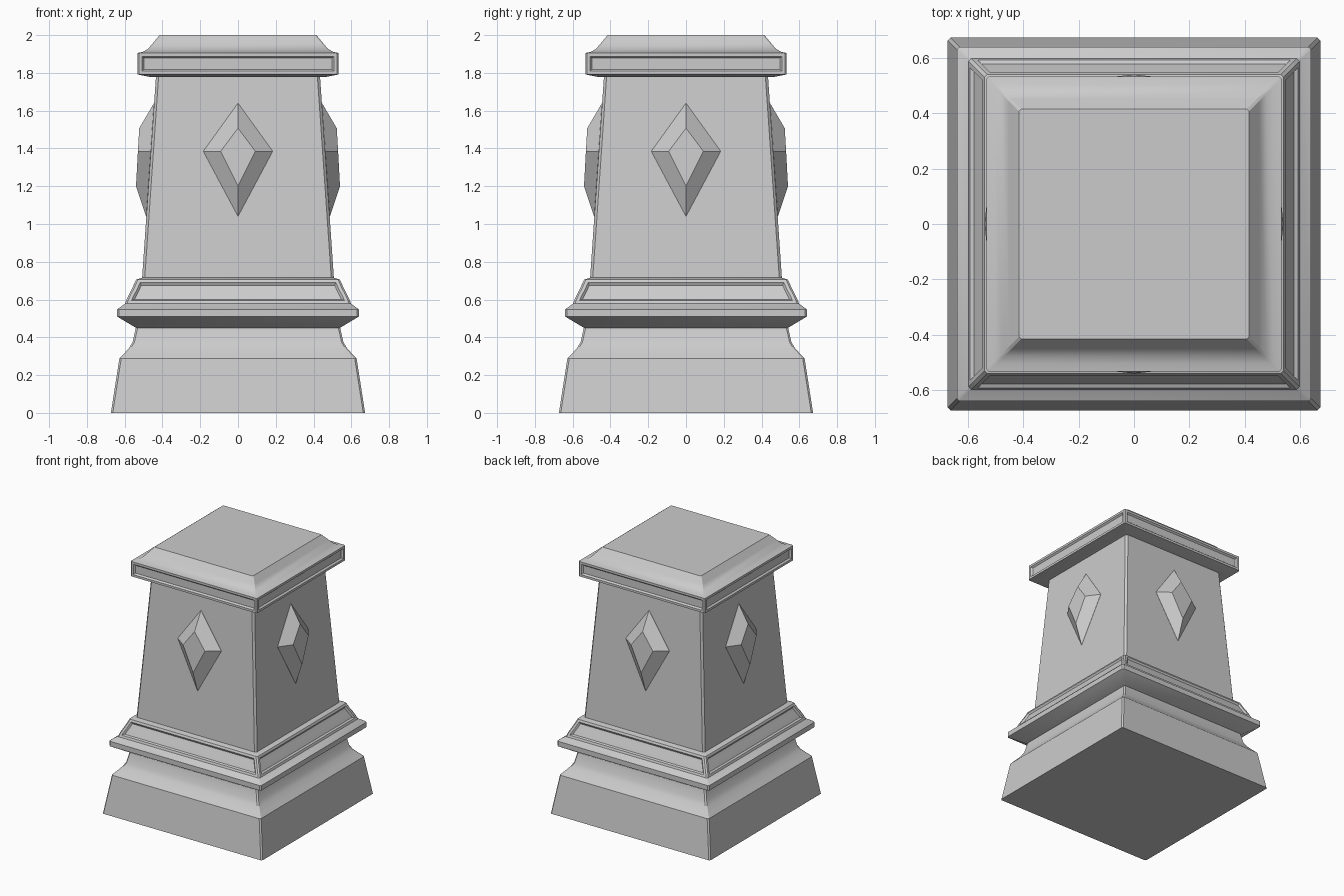
import bpy, bmesh, math
from mathutils import Matrix

if "Cube" in bpy.data.objects:
    bpy.data.objects.remove(bpy.data.objects["Cube"])


def finish(bm, name, angle=25):
    bmesh.ops.recalc_face_normals(bm, faces=bm.faces[:])
    mesh = bpy.data.meshes.new(name)
    bm.to_mesh(mesh)
    bm.free()
    ob = bpy.data.objects.new(name, mesh)
    bpy.context.collection.objects.link(ob)
    bpy.ops.object.select_all(action='DESELECT')
    ob.select_set(True)
    bpy.context.view_layer.objects.active = ob
    bpy.ops.object.shade_smooth_by_angle(angle=math.radians(angle))
    return ob


def square_turning(name, profile, chamfer=0.01, panel=None):
    """Sweep a (half width, z) profile round a square with chamfered corners.
    panel = (first, last) profile segments given a recessed panel on each side."""
    bm = bmesh.new()
    rings = []
    for r, z in profile:
        c = r - chamfer
        pts = [(-c, -r), (c, -r), (r, -c), (r, c), (c, r), (-c, r), (-r, c), (-r, -c)]
        rings.append([bm.verts.new((x, y, z)) for x, y in pts])
    sides = [[] for _ in range(4)]
    for i in range(len(rings) - 1):
        a, b = rings[i], rings[i + 1]
        for k in range(8):
            n = (k + 1) % 8
            f = bm.faces.new((a[k], a[n], b[n], b[k]))
            if panel and k % 2 == 0 and panel[0] <= i < panel[1]:
                sides[k // 2].append(f)
    bm.faces.new(rings[0][::-1])
    bm.faces.new(rings[-1])
    bm.normal_update()
    if panel:
        for faces in sides:
            bmesh.ops.inset_region(bm, faces=faces, thickness=0.017, use_even_offset=True)
            bmesh.ops.inset_region(bm, faces=faces, thickness=0.010, depth=-0.012,
                                   use_even_offset=True)
    return finish(bm, name)


# Plinth with a cove at the top
square_turning("plinth", [(.673, 0), (.628, .288), (.602, .315), (.575, .346),
                          (.558, .375), (.54, .455)])

# Lower moulding with recessed cove panels
square_turning("lower_moulding", [(.54, .45), (.64, .51), (.64, .548), (.598, .578),
                                  (.588, .605), (.575, .632), (.56, .66), (.54, .705),
                                  (.505, .717)], panel=(3, 7))

# Tapered shaft
square_turning("shaft", [(.508, .71), (.434, 1.785)], chamfer=0.014)

# Cap with recessed band panels and a coved top
square_turning("cap", [(.46, 1.777), (.533, 1.792), (.533, 1.905), (.503, 1.912),
                       (.477, 1.926), (.451, 1.957), (.415, 2.0)], chamfer=0.008, panel=(1, 2))


# Diamond bosses, one on each shaft face
def shaft_half(z):
    return .508 - .0688 * (z - .71)


outer = [(0, 1.04), (.184, 1.385), (0, 1.64), (-.184, 1.385)]
inner = [(0, 1.20, .54), (.092, 1.385, .53), (0, 1.507, .523), (-.092, 1.385, .53)]
for i, side in enumerate(("front", "right", "back", "left")):
    bm = bmesh.new()
    back = [bm.verts.new((x, -shaft_half(z) + .03, z)) for x, z in outer]
    rim = [bm.verts.new((x, -shaft_half(z) - .001, z)) for x, z in outer]
    face = [bm.verts.new((x, -y, z)) for x, z, y in inner]
    for a, b in ((back, rim), (rim, face)):
        for k in range(4):
            n = (k + 1) % 4
            bm.faces.new((a[k], a[n], b[n], b[k]))
    bm.faces.new(back[::-1])
    bm.faces.new(face)
    bm.transform(Matrix.Rotation(i * math.pi / 2, 4, 'Z'))
    finish(bm, side + "_diamond", 10)
